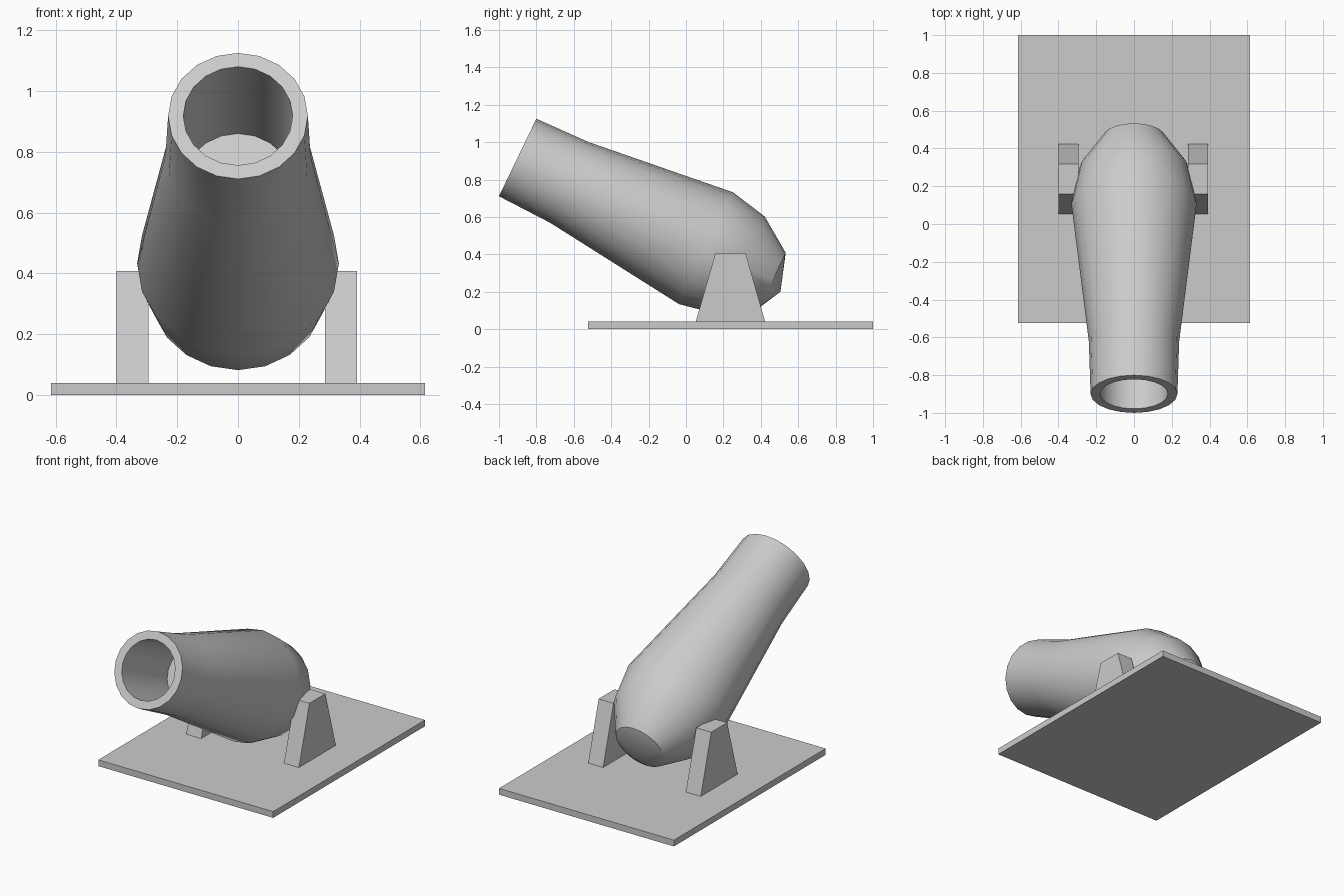
import bpy, bmesh, math
from mathutils import Vector

if "Cube" in bpy.data.objects:
    bpy.data.objects.remove(bpy.data.objects["Cube"])

AXIS = Vector((0, 0.901, -0.434))
UP = Vector((0, 0.434, 0.901))
SIDE = Vector((1, 0, 0))
MUZZLE = Vector((0, -0.9, 0.918))
SIDES = 20


def finish(bm, name):
    bmesh.ops.recalc_face_normals(bm, faces=bm.faces)
    mesh = bpy.data.meshes.new(name)
    bm.to_mesh(mesh)
    bm.free()
    obj = bpy.data.objects.new(name, mesh)
    bpy.context.collection.objects.link(obj)
    return obj


def loft(bm, loops):
    rings = [[bm.verts.new(p) for p in loop] for loop in loops]
    for a, b in zip(rings, rings[1:]):
        n = len(a)
        for i in range(n):
            j = (i + 1) % n
            bm.faces.new((a[i], a[j], b[j], b[i]))
    return rings


def circle(t, r):
    angles = [2 * math.pi * i / SIDES for i in range(SIDES)]
    return [MUZZLE + AXIS * t + r * (SIDE * math.sin(a) + UP * math.cos(a)) for a in angles]


def rect(x0, x1, y0, y1, z):
    return [(x0, y0, z), (x1, y0, z), (x1, y1, z), (x0, y1, z)]


def tapered_block(name, bottom, top):
    bm = bmesh.new()
    low, high = loft(bm, [rect(*bottom), rect(*top)])
    bm.faces.new(low)
    bm.faces.new(high)
    return finish(bm, name)


# Barrel: (distance from muzzle, radius), from bore floor out and back to the breech
profile = [(0.507, 0.18), (0, 0.18), (0, 0.23), (0.307, 0.239),
           (1.118, 0.332), (1.327, 0.289), (1.512, 0.163)]
bm = bmesh.new()
rings = loft(bm, [circle(t, r) for t, r in profile])
bm.faces.new(rings[0])

# Breech end bulges to a low point slightly below the axis
tip = bm.verts.new((0, 0.505, 0.2))
last = rings[-1]
for i in range(SIDES):
    bm.faces.new((last[i], last[(i + 1) % SIDES], tip))
barrel = finish(bm, "barrel")
bpy.context.view_layer.objects.active = barrel
barrel.select_set(True)
bpy.ops.object.shade_smooth_by_angle(angle=math.radians(32))

# Base plate
tapered_block("base_plate", (-0.615, 0.615, -0.525, 1.0, 0), (-0.615, 0.615, -0.525, 1.0, 0.04))

# Tapered side supports
for name, x0 in (("left_support", -0.4), ("right_support", 0.287)):
    x1 = x0 + 0.105
    tapered_block(name, (x0, x1, 0.052, 0.423, 0.04), (x0, x1, 0.158, 0.318, 0.408))
